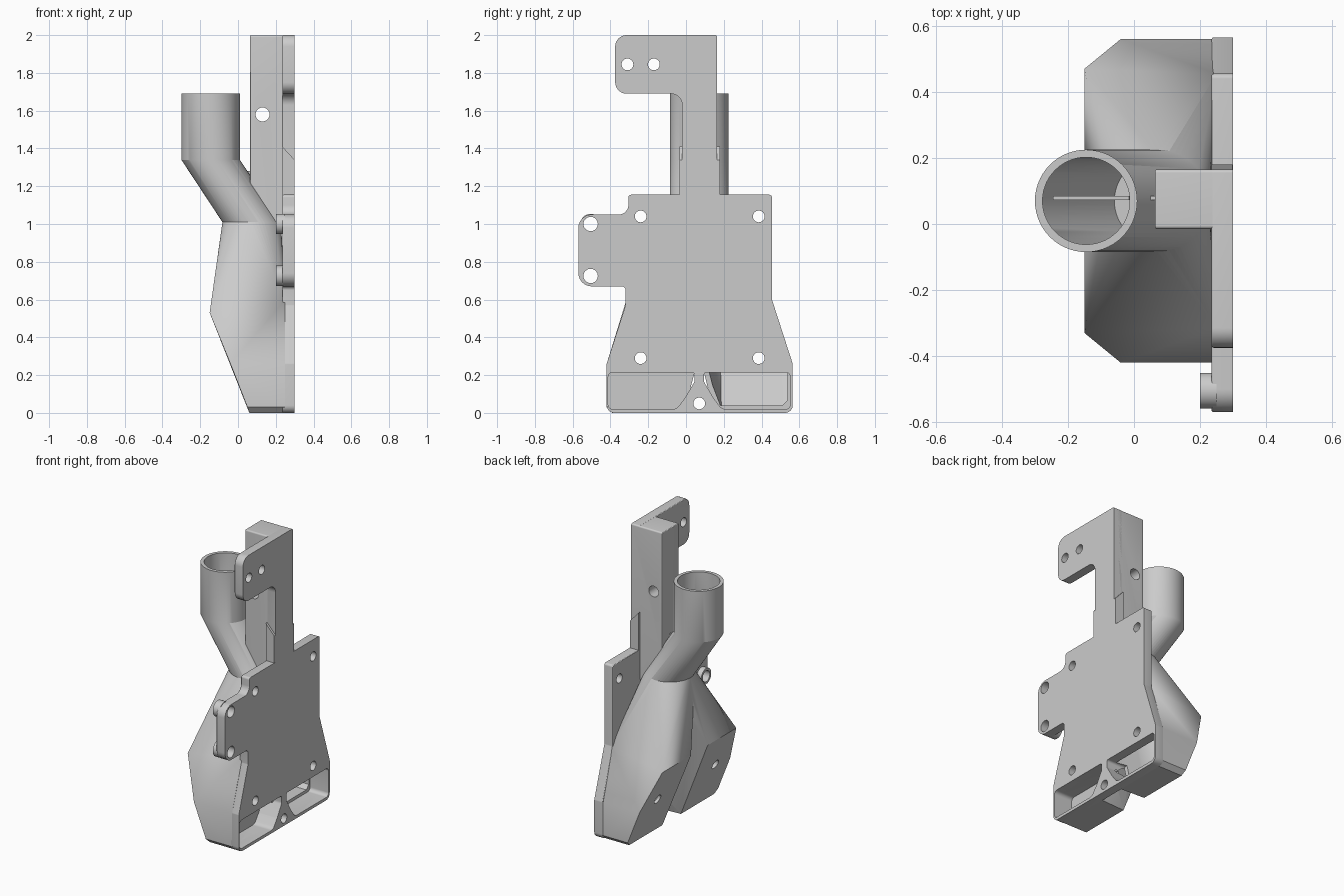
import bpy, bmesh, math
from mathutils import Vector

cube = bpy.data.objects.get("Cube")
if cube:
    bpy.data.objects.remove(cube, do_unlink=True)

grey = bpy.data.materials.new("plain_grey")
grey.use_nodes = True
grey.diffuse_color = (0.6, 0.6, 0.6, 1)
grey.node_tree.nodes["Principled BSDF"].inputs["Base Color"].default_value = (0.6, 0.6, 0.6, 1)

MID = 0.07          # y of the duct's centre plane
FACE = 0.3          # x of the flat mounting face
BACK = 0.235        # x of the rear of the plate


def finish(name, bm):
    bmesh.ops.recalc_face_normals(bm, faces=bm.faces[:])
    mesh = bpy.data.meshes.new(name)
    bm.to_mesh(mesh)
    bm.free()
    mesh.materials.append(grey)
    ob = bpy.data.objects.new(name, mesh)
    bpy.context.collection.objects.link(ob)
    return ob


def rounded(corners, steps=6):
    """Outline from (u, v, radius) corners, with filleted corners."""
    out = []
    for i, (u, v, r) in enumerate(corners):
        p = Vector((u, v))
        if r == 0:
            out.append(p)
            continue
        a = (Vector(corners[i - 1][:2]) - p).normalized()
        b = (Vector(corners[(i + 1) % len(corners)][:2]) - p).normalized()
        half = a.angle(b) / 2
        centre = p + (a + b).normalized() * r / math.sin(half)
        start, end = (p + d * r / math.tan(half) - centre for d in (a, b))
        for k in range(steps + 1):
            out.append(centre + start.lerp(end, k / steps).normalized() * r)
    return out


def prism(name, outline, lo, hi, axis="x", soft=0):
    """Extrude a yz outline along x, or an xz outline along y."""
    put = (lambda p, t: (t, p[0], p[1])) if axis == "x" else (lambda p, t: (p[0], t, p[1]))
    bm = bmesh.new()
    face = bm.faces.new([bm.verts.new(put(p, lo)) for p in outline])
    rim = list(face.edges)
    new = bmesh.ops.extrude_face_region(bm, geom=[face], use_keep_orig=True)["geom"]
    for v in new:
        if isinstance(v, bmesh.types.BMVert):
            v.co["xy".index(axis)] = hi
    if soft:
        bmesh.ops.recalc_face_normals(bm, faces=bm.faces[:])
        bmesh.ops.bevel(bm, geom=rim, offset=soft, segments=3, profile=0.5, affect="EDGES")
    return finish(name, bm)


def circle(u, v, r, n=32):
    return [(u + r * math.cos(math.tau * k / n), v + r * math.sin(math.tau * k / n)) for k in range(n)]


def duct_x(z):
    """Centre of the pipe, which leans towards the plate below its bend."""
    return -0.145 + max(0, 1.34 - z) * 0.659


def ring(z, r):
    return [(x, y, z) for x, y in circle(duct_x(z), MID, r, 56)]


def pipe(name, heights, r):
    bm = bmesh.new()
    loops = [[bm.verts.new(p) for p in ring(z, r)] for z in heights]
    for a, b in zip(loops, loops[1:]):
        for i in range(len(a)):
            bm.faces.new((a[i - 1], a[i], b[i], b[i - 1]))
    bm.faces.new(loops[0])
    bm.faces.new(loops[-1])
    return finish(name, bm)


def lobe(name, side, r, scale):
    """Convex funnel from the pipe to one outlet."""
    shape = [(0.25, 0.385, 0.6), (-0.15, 0.4, 0.53), (-0.15, 0.09, 0.53),
             (-0.04, 0.49, 0.26), (0.25, 0.49, 0.26), (0.25, 0.49, 0.03),
             (0.05, 0.49, 0.03), (0.06, 0.46, 0), (0.25, 0.46, 0),
             (0.06, 0.1, 0), (0.25, 0.09, 0), (0.25, 0.005, 0.22)]
    core = Vector((0.12, 0.27, 0.4))
    bm = bmesh.new()
    for p in shape:
        q = core + (Vector(p) - core) * scale
        bm.verts.new((q.x, MID + side * q.y, q.z))
    for p in ring(1.01, r):
        bm.verts.new(p)
    bmesh.ops.convex_hull(bm, input=bm.verts[:])
    loose = [v for v in bm.verts if not v.link_faces]
    bmesh.ops.delete(bm, geom=loose, context="VERTS")
    return finish(name, bm)


def combine(target, tools, operation):
    bpy.context.view_layer.objects.active = target
    for tool in tools:
        tool.hide_render = True
        mod = target.modifiers.new("cut", "BOOLEAN")
        mod.operation, mod.solver, mod.object = operation, "EXACT", tool
        bpy.ops.object.modifier_apply(modifier=mod.name)


# Mounting plate with side ear and top arm
plate = prism("mounting_plate", rounded([
    (-0.42, 0, 0.04), (0.565, 0, 0.04), (0.565, 0.26, 0.02), (0.455, 0.6, 0.02),
    (0.455, 1.155, 0.015), (0.165, 1.155, 0), (0.165, 2, 0.01), (-0.375, 2, 0.06),
    (-0.375, 1.69, 0.06), (-0.02, 1.69, 0.06), (-0.02, 1.155, 0), (-0.305, 1.155, 0.015),
    (-0.305, 1.05, 0.05), (-0.57, 1.05, 0.07), (-0.57, 0.67, 0.07), (-0.32, 0.67, 0.02),
    (-0.32, 0.57, 0.02), (-0.42, 0.26, 0.02)]), BACK, FACE, soft=0.006)

# Upright post and the shoulders at its foot
post = prism("post", rounded([(-0.015, 0.95, 0), (0.165, 0.95, 0), (0.165, 1.999, 0.01),
                              (-0.015, 1.999, 0.01)]), 0.063, 0.298, soft=0.006)
shoulder = prism("post_shoulder", [(BACK, 1.14), (0.299, 1.14), (0.299, 1.34), (BACK, 1.41)],
                 -0.035, 0.18, "y")

# Ear bosses
ear_holes = [(-0.505, 1.0), (-0.505, 0.725)]
bosses = [prism("ear_boss", circle(y, z, 0.054), 0.2, 0.25) for y, z in ear_holes]

# Split duct
duct = pipe("duct", (1.69, 1.34, 1.0), 0.155)
shells = [lobe("lobe_shell", s, 0.155, 1) for s in (-1, 1)]
combine(duct, shells, "UNION")

# Cavities and outlets
cavities = [pipe("pipe_bore", (1.75, 1.34, 0.99), 0.132)]
for s in (-1, 1):
    cavities.append(lobe("lobe_bore", s, 0.132, 0.9))
    outlet = [(0.025, 0.215, 0.015), (0.482, 0.215, 0.025), (0.482, 0.02, 0.025),
              (0.12, 0.02, 0.04), (0.075, 0.08, 0.03), (0.025, 0.165, 0.03)]
    cavities.append(prism("outlet", rounded([(MID + s * w, z, r) for w, z, r in outlet]), 0.16, 0.33))

# Screw holes
screws = [prism("screw_hole", circle(y, z, 0.031), -0.3, 0.4)
          for y, z in [(-0.24, 1.04), (0.385, 1.04), (-0.24, 0.29), (0.385, 0.29)]]
arm_holes = [prism("arm_hole", circle(y, 1.845, 0.031), 0.2, 0.4) for y in (-0.31, -0.17)]
foot_hole = prism("foot_hole", circle(MID, 0.05, 0.031), 0.1, 0.4)
ear_cuts = [prism("ear_hole", circle(y, z, 0.038), 0.1, 0.4) for y, z in ear_holes]
post_hole = prism("post_hole", circle(0.13, 1.58, 0.037), -0.1, 0.3, "y")

combine(duct, cavities + screws[2:], "DIFFERENCE")
combine(plate, cavities[2::2] + screws + arm_holes + [foot_hole] + ear_cuts, "DIFFERENCE")
combine(post, cavities[:2] + cavities[3:4] + [post_hole], "DIFFERENCE")
for boss, cut in zip(bosses, ear_cuts):
    combine(boss, [cut], "DIFFERENCE")

# Thin divider in the pipe and web between pipe and post
divider = prism("pipe_divider", [(-0.245, 1.34), (-0.015, 1.34), (0.2, 1.0), (-0.03, 1.0)],
                0.072, 0.085, "y")
web = prism("post_web", [(0.05, 1.18), (0.08, 1.18), (0.08, 1.28), (0.05, 1.28)], 0.072, 0.085, "y")

for tool in shells + cavities + screws + arm_holes + ear_cuts + [foot_hole, post_hole]:
    bpy.data.objects.remove(tool, do_unlink=True)

# Smooth round surfaces, keep hard edges
bpy.ops.object.select_all(action="DESELECT")
for ob in [plate, post, shoulder, duct, divider, web] + bosses:
    ob.select_set(True)
bpy.context.view_layer.objects.active = duct
bpy.ops.object.shade_smooth_by_angle(angle=math.radians(25))
